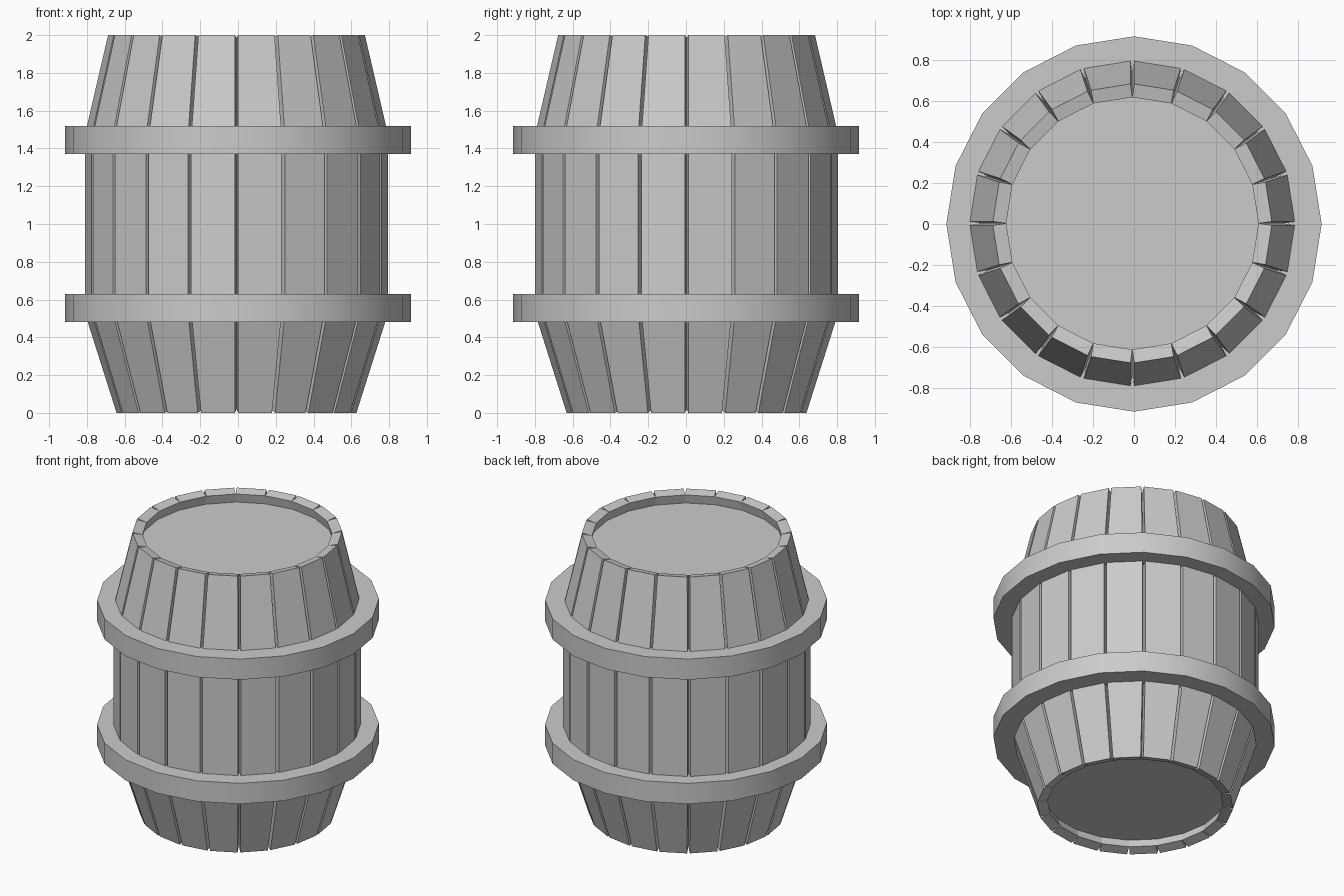
import bpy
import bmesh
from math import cos, sin, pi, radians

if "Cube" in bpy.data.objects:
    bpy.data.objects.remove(bpy.data.objects["Cube"])

SIDES = 20
STEP = 2 * pi / SIDES
CENTRE = (-0.008, 0.003)      # staves sit slightly off the hoops' axis

grey = bpy.data.materials.new("plain grey")
grey.use_nodes = True
colour = (0.6, 0.6, 0.6, 1)
grey.diffuse_color = colour
grey.node_tree.nodes["Principled BSDF"].inputs["Base Color"].default_value = colour


def finish(bm, name):
    """Turn a bmesh into a grey mesh."""
    bmesh.ops.recalc_face_normals(bm, faces=bm.faces)
    mesh = bpy.data.meshes.new(name)
    bm.to_mesh(mesh)
    bm.free()
    mesh.materials.append(grey)
    return mesh


def place(name, mesh, location=(0, 0, 0), turn=0):
    obj = bpy.data.objects.new(name, mesh)
    obj.location = location
    obj.rotation_euler.z = turn
    bpy.context.collection.objects.link(obj)
    return obj


def stave_mesh():
    """Bent board whose sides taper so that neighbours touch only inside."""
    outer = [(0.635, 0), (0.803, 0.53), (0.803, 1.47), (0.68, 2)]
    inner = [(0.57, 0.02), (0.738, 0.54), (0.738, 1.46), (0.615, 1.985)]
    bm = bmesh.new()
    rings = []
    for (ro, zo), (ri, zi) in zip(outer, inner):
        a = STEP / 2 - 0.009 / ro
        b = STEP / 2
        corners = [(ro, -a, zo), (ro, a, zo), (ri, b, zi), (ri, -b, zi)]
        rings.append([bm.verts.new((r * cos(t), r * sin(t), z)) for r, t, z in corners])
    for low, high in zip(rings, rings[1:]):
        for i in range(4):
            j = (i + 1) % 4
            bm.faces.new((low[i], low[j], high[j], high[i]))
    bm.faces.new(rings[0])
    bm.faces.new(rings[-1])
    return finish(bm, "stave")


def ring_mesh(name, r_in, r_out, height):
    """Flat-topped band with a rectangular section."""
    bm = bmesh.new()
    h = height / 2
    section = [(r_in, -h), (r_out, -h), (r_out, h), (r_in, h)]
    rings = [[bm.verts.new((r * cos(k * STEP), r * sin(k * STEP), z)) for r, z in section]
             for k in range(SIDES)]
    for k in range(SIDES):
        a, b = rings[k], rings[(k + 1) % SIDES]
        for i in range(4):
            j = (i + 1) % 4
            bm.faces.new((a[i], b[i], b[j], a[j]))
    return finish(bm, name)


def head_mesh(name, radius):
    """Thin end board closing the barrel."""
    bm = bmesh.new()
    rim = [bm.verts.new((radius * cos(k * STEP), radius * sin(k * STEP), -0.02))
           for k in range(SIDES)]
    face = bm.faces.new(rim)
    top = bmesh.ops.extrude_face_region(bm, geom=[face])["geom"]
    bmesh.ops.translate(bm, vec=(0, 0, 0.04),
                        verts=[v for v in top if isinstance(v, bmesh.types.BMVert)])
    return finish(bm, name)


# Staves
stave = stave_mesh()
for k in range(SIDES):
    place(f"stave_{k + 1}", stave, (*CENTRE, 0), (k + 0.5) * STEP)

# End boards, recessed inside the rims
place("top_head", head_mesh("top_head", 0.632), (*CENTRE, 1.90))
place("bottom_head", head_mesh("bottom_head", 0.592), (*CENTRE, 0.10))

# Hoops
for name, z in (("lower_hoop", 0.555), ("upper_hoop", 1.445)):
    hoop = place(name, ring_mesh(name, 0.75, 0.915, 0.148), (0, 0, z))
    bpy.ops.object.select_all(action="DESELECT")
    hoop.select_set(True)
    bpy.context.view_layer.objects.active = hoop
    bpy.ops.object.shade_smooth_by_angle(angle=radians(30))
